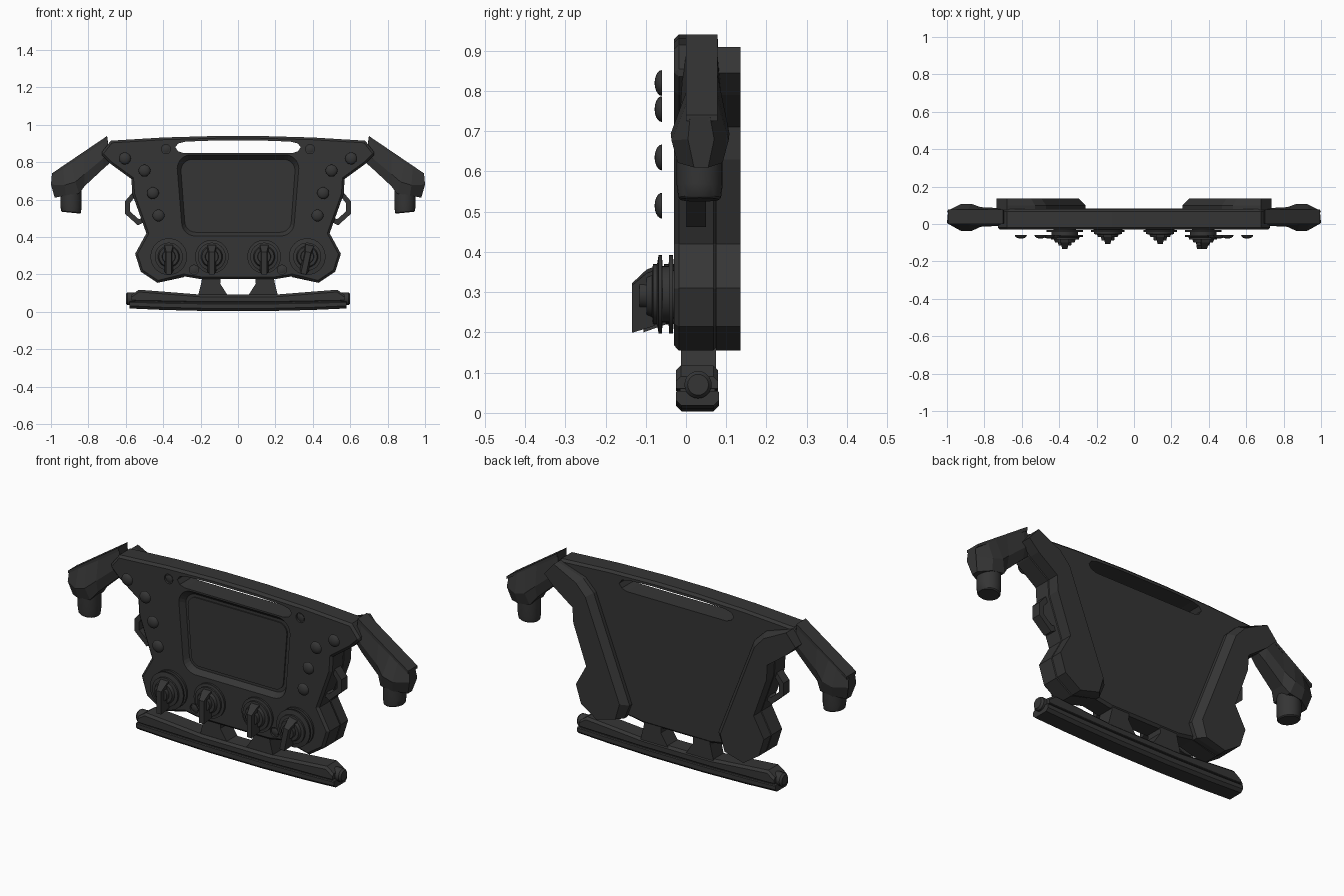
import bpy, bmesh, math
from mathutils import Matrix, Vector

cube = bpy.data.objects.get("Cube")
if cube:
    bpy.data.objects.remove(cube)

mat = bpy.data.materials.new("charcoal plastic")
mat.use_nodes = True
COLOUR = (0.036, 0.036, 0.036, 1)
mat.diffuse_color = COLOUR
mat.node_tree.nodes["Principled BSDF"].inputs["Base Color"].default_value = COLOUR


def finish(name, bm, smooth=False):
    bmesh.ops.recalc_face_normals(bm, faces=bm.faces)
    mesh = bpy.data.meshes.new(name)
    bm.to_mesh(mesh)
    bm.free()
    mesh.materials.append(mat)
    ob = bpy.data.objects.new(name, mesh)
    bpy.context.collection.objects.link(ob)
    if smooth:
        activate(ob)
        bpy.ops.object.shade_smooth_by_angle(angle=math.radians(35))
    return ob


def activate(ob):
    bpy.ops.object.select_all(action='DESELECT')
    ob.select_set(True)
    bpy.context.view_layer.objects.active = ob


def loft(name, rings, smooth=False):
    """Skin closed rings of equal length and cap both ends."""
    bm = bmesh.new()
    rows = [[bm.verts.new(p) for p in ring] for ring in rings]
    n = len(rows[0])
    for a, b in zip(rows, rows[1:]):
        for i in range(n):
            j = (i + 1) % n
            bm.faces.new((a[i], a[j], b[j], b[i]))
    bm.faces.new(rows[0])
    bm.faces.new(rows[-1])
    return finish(name, bm, smooth)


def prism(name, pts, y0, y1):
    return loft(name, [[(x, y, z) for x, z in pts] for y in (y0, y1)])


def turned(name, profile, x, z, seg=32):
    """Round part about the y axis from (radius, y) pairs."""
    rings = [[(x + r * math.cos(2 * math.pi * i / seg), y,
               z + r * math.sin(2 * math.pi * i / seg)) for i in range(seg)]
             for r, y in profile]
    return loft(name, rings, True)


def modify(ob, kind, **settings):
    m = ob.modifiers.new(kind.lower(), kind)
    for key, value in settings.items():
        setattr(m, key, value)
    activate(ob)
    bpy.ops.object.modifier_apply(modifier=m.name)


def cut(ob, cutter):
    modify(ob, 'BOOLEAN', operation='DIFFERENCE', solver='EXACT', object=cutter)
    bpy.data.objects.remove(cutter)


def both(half):
    return half + [(-x, z) for x, z in reversed(half)]


def rounded(w_top, w_bot, z0, z1, r, y):
    """Rounded trapezoid ring in the xz plane."""
    ring = []
    for cx, cz, start in ((w_top - r, z1 - r, 0), (r - w_top, z1 - r, 90),
                          (r - w_bot, z0 + r, 180), (w_bot - r, z0 + r, 270)):
        for k in range(7):
            a = math.radians(start + 15 * k)
            ring.append((cx + r * math.cos(a), y, cz + r * math.sin(a)))
    return ring


# Main body
side = [(0.68, 0.915), (0.735, 0.845), (0.68, 0.79), (0.57, 0.71), (0.565, 0.63),
        (0.49, 0.42), (0.55, 0.31), (0.52, 0.215), (0.43, 0.155)]
body = prism("body", both([(0.12, 0.94), (0.4, 0.932)] + side
                          + [(0.29, 0.19), (0.2, 0.175)]), -0.03, 0.08)
modify(body, 'BEVEL', width=0.012, segments=1, limit_method='ANGLE',
       angle_limit=math.radians(60))

# Handle slot, screen recess and bolt holes
slot = both([(0.15, 0.915), (0.28, 0.91), (0.32, 0.9), (0.335, 0.88),
             (0.32, 0.858), (0.29, 0.848)])
cut(body, prism("slot_cutter", slot, -0.2, 0.2))
cut(body, loft("screen_cutter", [rounded(0.335, 0.31, 0.395, 0.852, 0.08, -0.045),
                                 rounded(0.305, 0.285, 0.425, 0.815, 0.06, 0.0)]))
for s in (-1, 1):
    for x, z in ((0.385, 0.87), (0.235, 0.225)):
        cut(body, turned("bolt_cutter", [(0.025, -0.1), (0.025, -0.02)], s * x, z, 16))
        turned("bolt", [(0.019, -0.015), (0.019, -0.025), (0.012, -0.028)], s * x, z, 16)

# Raised screen panel
loft("screen", [rounded(0.29, 0.27, 0.44, 0.8, 0.05, 0.005),
                rounded(0.29, 0.27, 0.44, 0.8, 0.05, -0.006)])


# One side at a time
for s, label in ((1, "left"), (-1, "right")):
    # Rear grip with sloped inner edge
    inner = [(0.29, 0.185), (0.26, 0.26), (0.47, 0.8), (0.53, 0.86)]
    slope = [(0.32, 0.185), (0.295, 0.27), (0.495, 0.785), (0.55, 0.845)]
    rim = [(0.68, 0.91)] + side[1:]
    loft(label + "_rear_grip",
         [[(s * x, y, z) for x, z in rim + edge]
          for edge, y in ((inner, 0.075), (inner, 0.1), (slope, 0.135))])

    # Dome buttons
    for i, (x, z) in enumerate(((0.605, 0.82), (0.5, 0.755), (0.455, 0.635), (0.425, 0.515))):
        dome = [(0.032 * math.cos(math.radians(a)), -0.06 - 0.018 * math.sin(math.radians(a)))
                for a in range(0, 86, 17)]
        turned(f"{label}_button_{i + 1}", dome, s * x, z, 20)

    # Rotary selectors with lever handles
    for place, x, r, off, tilt in (("outer", 0.37, 0.098, -0.028, 12), ("inner", 0.14, 0.09, 0.0, 0)):
        z = 0.295
        turned(f"{label}_{place}_dial",
               [(0.06, -0.02), (0.06, -0.032), (r, -0.032), (r, -0.042), (0.07, -0.042),
                (0.07, off - 0.03), (r, off - 0.032), (r, off - 0.04), (0.075, off - 0.044),
                (0.075, off - 0.054), (0.058, off - 0.056), (0.052, off - 0.07),
                (0.036, off - 0.07), (0.034, off - 0.088)], s * x, z)
        lever = loft(f"{label}_{place}_lever",
                     [[(sx * w, y, z + dz) for sx, dz in ((-1, lo), (1, lo), (1, hi), (-1, hi))]
                      for y, w, lo, hi in ((off - 0.05, 0.024, -0.075, 0.065),
                                           (off - 0.07, 0.022, -0.082, 0.058),
                                           (off - 0.106, 0.014, -0.095, 0.025))])
        turn = Matrix.Rotation(math.radians(tilt if s > 0 else 0), 4, 'Y')
        pivot = Matrix.Translation(Vector((0, 0, z)))
        lever.data.transform(Matrix.Translation((s * x, 0, 0)) @ pivot @ turn @ pivot.inverted())

    # Side loop guard
    loop_out = [(0.5, 0.655), (0.545, 0.66), (0.605, 0.59), (0.605, 0.525), (0.535, 0.462), (0.48, 0.49)]
    loop_in = [(0.5, 0.63), (0.538, 0.632), (0.578, 0.58), (0.578, 0.537), (0.53, 0.495), (0.48, 0.515)]
    prism(label + "_side_loop", [(s * x, z) for x, z in loop_out + loop_in[::-1]], 0.0, 0.05)

    # Upper arm
    rings = []
    for x0, x1, top, bot, y0, y1 in ((0.70, 0.68, 0.94, 0.80, 0.0, 0.08),
                                     (0.72, 0.72, 0.925, 0.765, -0.01, 0.085),
                                     (0.82, 0.82, 0.858, 0.672, -0.015, 0.09),
                                     (0.89, 0.85, 0.81, 0.632, -0.038, 0.108),
                                     (0.935, 0.92, 0.78, 0.622, -0.036, 0.106),
                                     (0.995, 0.98, 0.735, 0.61, 0.005, 0.07)):
        mid = bot + 0.35 * (top - bot)
        xm = (x0 + x1) / 2
        rings.append([(s * x0, max(y0, 0) + 0.005, top), (s * x0, min(y1, 0.085) - 0.01, top),
                      (s * xm, y1, mid), (s * x1, y1 - 0.015, bot),
                      (s * x1, y0 + 0.015, bot), (s * xm, y0, mid)])
    rings[-1][2] = (s, 0.07, 0.68)
    rings[-1][5] = (s, 0.005, 0.68)
    loft(label + "_arm", rings)
    prism(label + "_arm_top_plate", [(s * x, z) for x, z in
          ((0.70, 0.94), (0.995, 0.74), (0.995, 0.725), (0.70, 0.92))], 0.0, 0.078)

    # Hanging stub under the arm
    loft(label + "_stub", [[(s * (0.893 + dx + r * math.cos(t * math.pi / 12)),
                             0.034 + r * math.sin(t * math.pi / 12),
                             z + 0.1 * r * math.cos(t * math.pi / 12)) for t in range(24)]
                           for r, dx, z in ((0.057, 0, 0.67), (0.057, 0, 0.565),
                                            (0.053, 0, 0.535), (0.048, 0, 0.53))], True)

    # Bar bracket
    prism(label + "_bracket", [(s * x, z) for x, z in
          ((0.09, 0.2), (0.19, 0.2), (0.195, 0.16), (0.215, 0.08), (0.05, 0.08), (0.095, 0.15))],
          -0.012, 0.075)

    # Round bar end
    loft(label + "_bar_end", [[(s * x, 0.03 + r * math.cos(t * math.pi / 10),
                                0.07 + r * math.sin(t * math.pi / 10)) for t in range(20)]
                              for x, r in ((0.5, 0.034), (0.59, 0.034), (0.6, 0.026))], True)


# Lower bar in two rails joined by a recessed core
def rail(name, stations, y0, y1, c, low_c):
    return loft(name, [[(x, y0, lo + low_c), (x, y0 + low_c, lo), (x, y1 - low_c, lo),
                        (x, y1, lo + low_c), (x, y1, hi - c), (x, y1 - c, hi),
                        (x, y0 + c, hi), (x, y0, hi - c)] for x, lo, hi in stations])


def mirrored(stations):
    return [(-x, lo, hi) for x, lo, hi in stations] + stations[::-1]


rail("bar_lower_rail", mirrored([(0.58, 0.018, 0.055), (0.4, 0.01, 0.05), (0.15, 0.004, 0.046)]),
     -0.025, 0.082, 0.004, 0.014)
rail("bar_upper_rail", mirrored([(0.57, 0.06, 0.09), (0.53, 0.058, 0.118), (0.4, 0.056, 0.108),
                                 (0.2, 0.052, 0.092)]), -0.025, 0.08, 0.012, 0.003)
rail("bar_core", mirrored([(0.55, 0.03, 0.08), (0.2, 0.025, 0.07)]), -0.015, 0.072, 0.002, 0.002)
